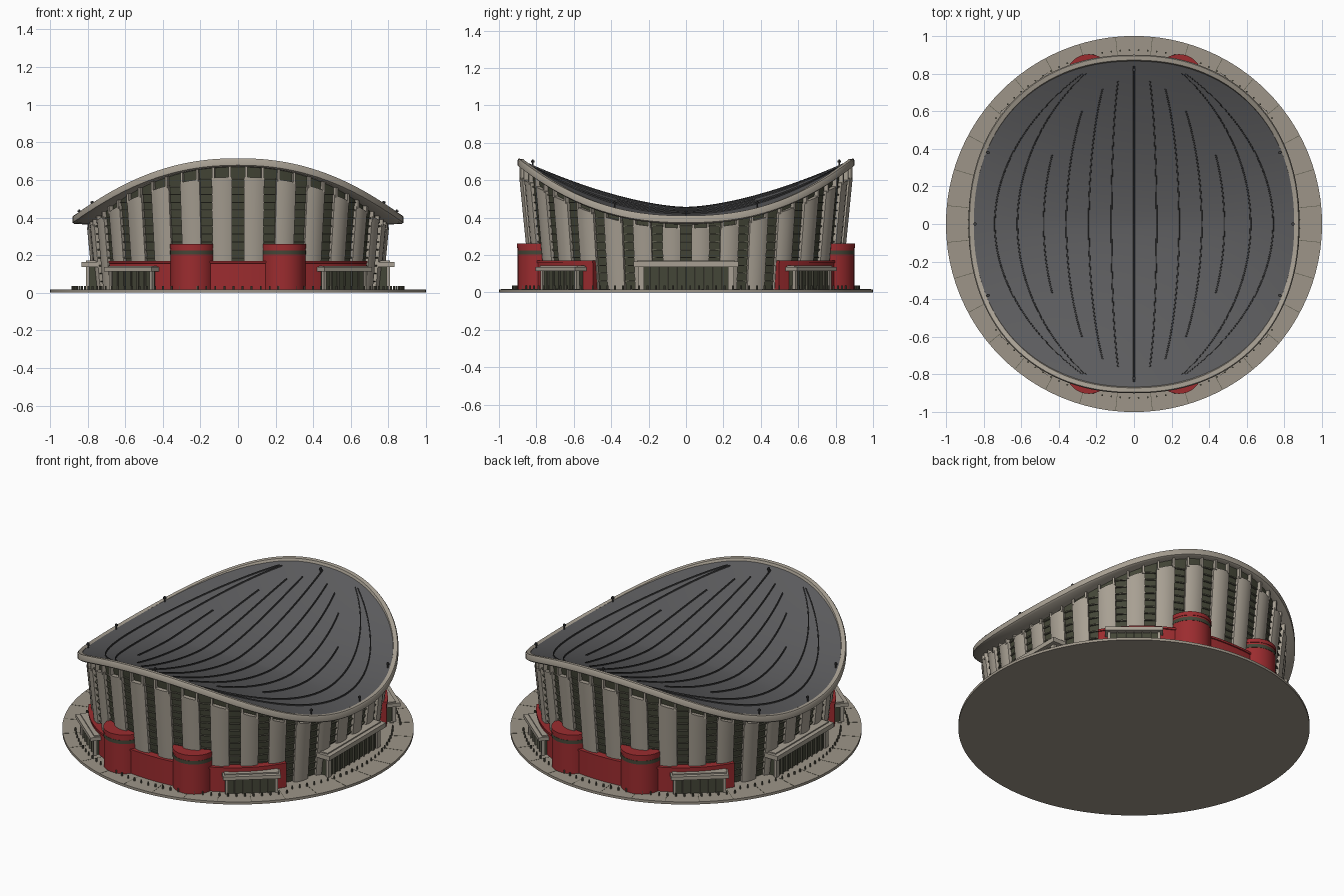
import bpy, bmesh, math
from mathutils import Matrix
from math import sin, cos, pi, radians

if "Cube" in bpy.data.objects:
    bpy.data.objects.remove(bpy.data.objects["Cube"])


def material(name, srgb):
    m = bpy.data.materials.new(name)
    m.diffuse_color = [(c / 255 / 12.92 if c < 11 else ((c / 255 + .055) / 1.055) ** 2.4) for c in srgb] + [1]
    m.use_nodes = True
    m.node_tree.nodes["Principled BSDF"].inputs["Base Color"].default_value = m.diffuse_color
    return m


CONCRETE = material("warm concrete", (168, 160, 147))
PAVING = material("paving", (157, 149, 136))
ROOF = material("roof grey", (92, 92, 94))
RIB = material("rib grey", (62, 62, 63))
RED = material("red", (156, 44, 47))
GLASS = material("olive glass", (68, 70, 55))
FRAME = material("window frame", (96, 95, 80))


# ---- shape rules: plan outline, rim height, roof saddle, flared wall ----
def outline(a):
    return ((abs(cos(a)) / .88) ** 2.2 + (abs(sin(a)) / .9) ** 2.2) ** (-1 / 2.2)


def rim_at(y):
    return .405 + .305 * min(abs(y) / .9, 1) ** 2.3


def rim_z(a):
    return rim_at(outline(a) * sin(a))


def roof_z(x, y):
    t = min(abs(y) / .9, 1)
    ridge = .45 + .26 * t ** 1.6
    half = max(.88 * (1 - t ** 2.2) ** (1 / 2.2), .05)
    return ridge - (ridge - rim_at(y)) * min((x / half) ** 2, 1)


def polar(a, r, z):
    return (r * cos(a), r * sin(a), z)


def wall(a, z, off=0.0):
    return polar(a, outline(a) * (.87 + .05 * sin(a) ** 2 + .11 * z + off), z)


# ---- mesh helpers ----
def finish(bm, name, mat, smooth=False):
    me = bpy.data.meshes.new(name)
    bm.to_mesh(me)
    bm.free()
    ob = bpy.data.objects.new(name, me)
    bpy.context.collection.objects.link(ob)
    me.materials.append(mat)
    if smooth:
        bpy.ops.object.select_all(action='DESELECT')
        ob.select_set(True)
        bpy.context.view_layer.objects.active = ob
        bpy.ops.object.shade_smooth_by_angle(angle=radians(40))
    return ob


def loft(bm, rows, closed=True):
    vs = [[bm.verts.new(p) for p in row] for row in rows]
    n = len(rows[0])
    for i in range(len(rows) - 1):
        for j in range(n if closed else n - 1):
            k = (j + 1) % n
            bm.faces.new((vs[i][j], vs[i + 1][j], vs[i + 1][k], vs[i][k]))
    return vs


def box(bm, loc, size, angle=0.0):
    m = Matrix.Translation(loc) @ Matrix.Rotation(angle, 4, 'Z') @ Matrix.Diagonal((*size, 1))
    bmesh.ops.create_cube(bm, size=1, matrix=m)


def drum(bm, x, y, r, z0, z1, seg=32):
    bmesh.ops.create_cone(bm, cap_ends=True, segments=seg, radius1=r, radius2=r, depth=z1 - z0,
                          matrix=Matrix.Translation((x, y, (z0 + z1) / 2)))


N = 128
ANG = [2 * pi * i / N for i in range(N)]
STEP = 2 * pi / 32
G = .016  # plaza level

# ---- plaza disc with radial joints ----
bm = bmesh.new()
drum(bm, 0, 0, 1, 0, G, 96)
finish(bm, "plaza", PAVING, True)
bm = bmesh.new()
for k in range(32):
    a = (k + .5) * STEP
    box(bm, polar(a, .93, G), (.13, .003, .002), a)
finish(bm, "plaza_joints", FRAME)

# ---- saddle roof ----
bm = bmesh.new()
rows = []
for i in range(25):
    r = max(i / 24, .002) * .968
    ring = [(r * outline(a) * cos(a), r * outline(a) * sin(a)) for a in ANG]
    rows.append([(x, y, roof_z(x, y)) for x, y in ring])
vs = loft(bm, rows)
bm.faces.new(vs[0])
finish(bm, "roof", ROOF, True)

# ---- rim beam around the roof, with soffit ----
bm = bmesh.new()
rows = [[polar(a, outline(a) * s, rim_z(a) + d) for a in ANG]
        for s, d in ((.962, -.012), (.968, .003), (.994, .005), (1, -.002), (1, -.032), (.988, -.04))]
rows.append([wall(a, rim_z(a) - .042, -.032) for a in ANG])
loft(bm, rows)
finish(bm, "rim_beam", CONCRETE, True)

# ---- raised roof ribs ----
bm = bmesh.new()
for a, reach in ((0, .84), (.12, .76), (.24, .72), (.36, .6), (.48, .37), (.62, .8), (.74, .8)):
    for side in ((1,) if a == 0 else (-1, 1)):
        rows = []
        for i in range(41):
            y = reach * (1 - i / 20)
            x = side * a * (1 - (y / .95) ** 2) ** (.25 + .75 * a)
            z = roof_z(x, y)
            rows.append([(x - .005, y, z - .006), (x - .003, y, z + .007),
                         (x + .003, y, z + .007), (x + .005, y, z - .006)])
        loft(bm, rows, False)
bmesh.ops.recalc_face_normals(bm, faces=bm.faces)
finish(bm, "roof_ribs", RIB)

# ---- small roof masts ----
bm = bmesh.new()
for x, y in ((.845, 0), (-.845, 0), (0, .82), (0, -.82), (.775, .38), (-.775, .38), (.775, -.38), (-.775, -.38)):
    z = roof_z(x, y)
    drum(bm, x, y, .004, z - .01, z + .035, 8)
    drum(bm, x, y, .009, z + .02, z + .03, 8)
finish(bm, "roof_masts", RIB)

# ---- glazed inner wall ----
bm = bmesh.new()
loft(bm, [[wall(a, G + (rim_z(a) - .038 - G) * w, -.026) for a in ANG] for w in (1, .75, .5, .25, 0)])
finish(bm, "glass_wall", GLASS, True)


# ---- bulging concrete wall panels ----
def panel_top(a):
    return rim_z(a) - .06 - .035 * sin(a) ** 2


bm = bmesh.new()
for k in range(32):
    cols = [(-1, -.035), (-1, -.006), (-.6, .002), (0, .006), (.6, .002), (1, -.006), (1, -.035)]
    rows = []
    for w, cap in ((1, True), (1, False), (.8, False), (.6, False), (.4, False), (.2, False), (0, False)):
        row = []
        for u, off in cols:
            a = (k + .5 + u * .31) * STEP
            z = G + (panel_top(a) - G) * w
            row.append(wall(a, z, -.035 if cap else off))
        rows.append(row)
    loft(bm, rows, False)
finish(bm, "wall_panels", CONCRETE, True)

# ---- window bars in each glazed strip ----
bm = bmesh.new()
for k in range(32):
    a = k * STEP
    z = .06
    while z < panel_top(a) + .01:
        box(bm, wall(a, z, -.024), (.014, .062, .007), a)
        z += .042
finish(bm, "window_bars", FRAME)

# ---- brackets between panels and rim ----
bm = bmesh.new()
for k in range(64):
    a = (k + .5) * STEP / 2
    z0, z1 = panel_top(a) - .01, rim_z(a) - .034
    box(bm, wall(a, (z0 + z1) / 2, -.017), (.03, .012, z1 - z0), a)
finish(bm, "rim_brackets", CONCRETE)

# ---- red annexes, front and back: curved wall and two drums ----
bm_wall, bm_drum, bm_band = bmesh.new(), bmesh.new(), bmesh.new()
for s in (-1, 1):
    arc = [s * pi / 2 + radians(-54 + 108 * i / 40) for i in range(41)]

    def annex(off, z):
        pts = []
        for a in arc:
            x, y, _ = wall(a, 0, off)
            pts.append((x, y, z))
        return pts
    vs = loft(bm_wall, [annex(-.08, G), annex(-.08, .17), annex(.044, .17), annex(.044, .158),
                        annex(.038, .156), annex(.038, G)], False)
    for j in (0, -1):
        bm_wall.faces.new([row[j] for row in vs])
    for x in (-.24, .24):
        drum(bm_drum, x, s * .781, .119, G, .24, 40)
        drum(bm_drum, x, s * .781, .122, .236, .26, 40)
        drum(bm_band, x, s * .781, .1205, .203, .225, 40)
bmesh.ops.recalc_face_normals(bm_wall, faces=bm_wall.faces)
finish(bm_wall, "annex_walls", RED, True)
finish(bm_drum, "annex_drums", RED, True)
finish(bm_band, "drum_window_bands", GLASS, True)

# ---- entrances: diagonal ones in the annexes, wide ones on the sides ----
bm_c, bm_g, bm_p = bmesh.new(), bmesh.new(), bmesh.new()


def entrance(a, r, width, depth, z, thick, piers, post):
    box(bm_c, polar(a, r, z), (depth, width, thick), a)
    box(bm_c, polar(a, r - .01, z + thick / 2 + .003), (depth - .03, width * .94, .008), a)
    top = z - thick / 2
    box(bm_g, polar(a, r - .015, (top + G) / 2), (depth * .6, width * .86, top - G), a)
    face = r - .015 + depth * .3
    for i in range(piers):
        v = (i / (piers - 1) - .5) * width * .86
        x, y, _ = polar(a, face, 0)
        end = i in (0, piers - 1)
        box(bm_c if end else bm_p, (x - v * sin(a), y + v * cos(a), (top + G) / 2),
            (.02, post if end else .008, top - G), a)


for q in (50, 130, 230, 310):
    entrance(radians(q), .868, .33, .09, .125, .022, 7, .016)
for a in (0, pi):
    entrance(a, .787, .56, .09, .15, .028, 11, .03)
finish(bm_c, "entrance_canopies", CONCRETE)
finish(bm_g, "entrance_glass", GLASS)
finish(bm_p, "entrance_mullions", FRAME)

# ---- bollards around the plaza ----
bm = bmesh.new()
for k in range(120):
    a = 2 * pi * (k + .5) / 120
    r = .88 if abs(cos(a)) > .8 else .925
    drum(bm, r * cos(a), r * sin(a), .005, G, G + .02, 8)
finish(bm, "bollards", FRAME)
